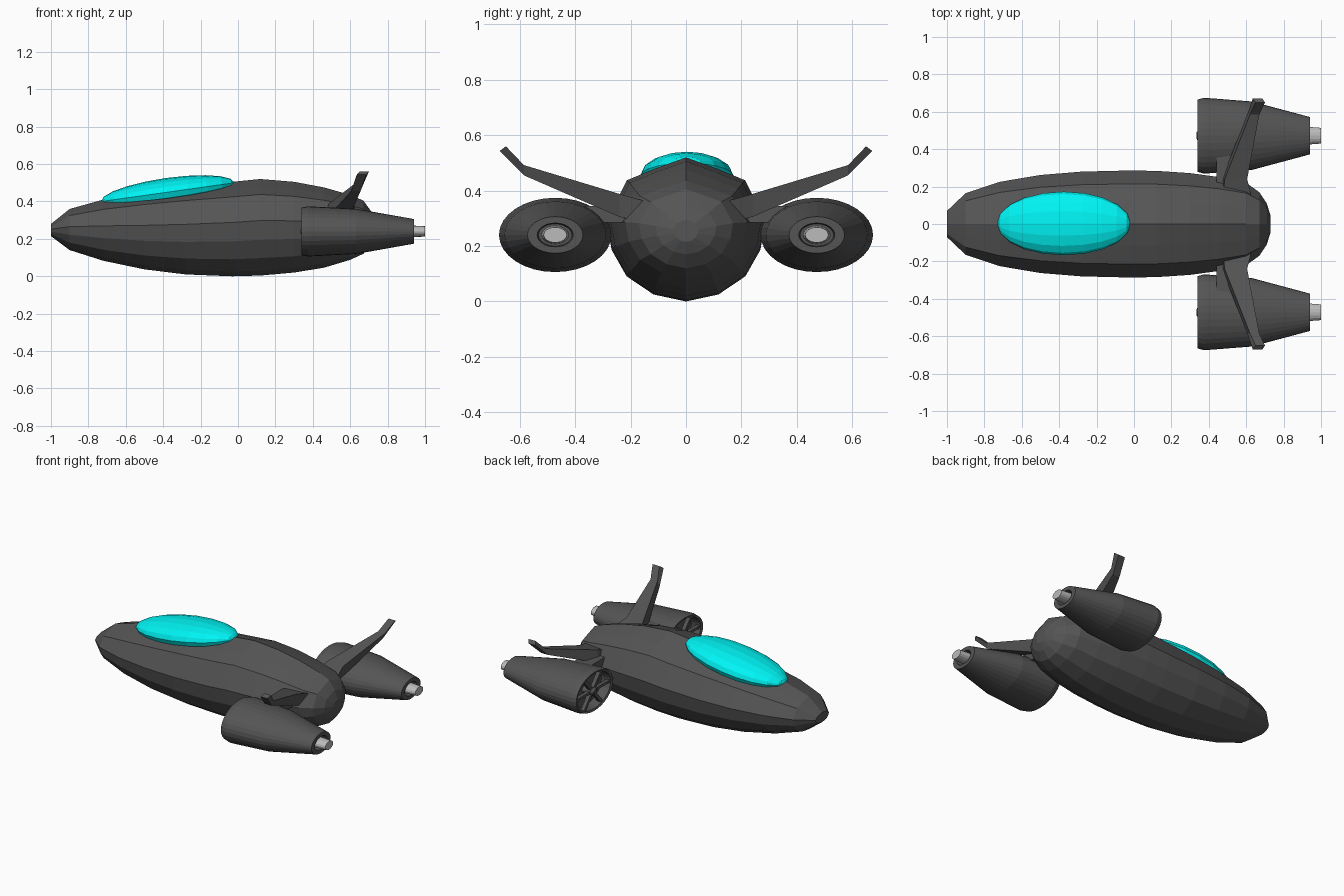
import bpy, bmesh
from math import cos, sin, pi, radians
from mathutils import Matrix

if "Cube" in bpy.data.objects:
    bpy.data.objects.remove(bpy.data.objects["Cube"])


def material(name, rgb):
    m = bpy.data.materials.new(name)
    m.diffuse_color = (*rgb, 1)
    m.use_nodes = True
    m.node_tree.nodes["Principled BSDF"].inputs["Base Color"].default_value = m.diffuse_color
    return m


DARK = material("dark_grey", (0.09, 0.09, 0.09))
LIGHT = material("light_grey", (0.5, 0.5, 0.5))
CYAN = material("cyan_glass", (0.0, 0.9, 0.9))


def finish(name, bm, mat):
    bmesh.ops.remove_doubles(bm, verts=bm.verts, dist=1e-5)
    bmesh.ops.recalc_face_normals(bm, faces=bm.faces)
    me = bpy.data.meshes.new(name)
    bm.to_mesh(me)
    bm.free()
    me.materials.append(mat)
    ob = bpy.data.objects.new(name, me)
    bpy.context.collection.objects.link(ob)
    return ob


def loft(name, rings, mat):
    """Skin closed rings of equal length and cap both ends."""
    bm = bmesh.new()
    vs = [[bm.verts.new(p) for p in r] for r in rings]
    n = len(vs[0])
    for a, b in zip(vs, vs[1:]):
        for i in range(n):
            j = (i + 1) % n
            bm.faces.new((a[i], a[j], b[j], b[i]))
    bm.faces.new(vs[0])
    bm.faces.new(vs[-1])
    return finish(name, bm, mat)


def lathe(name, profile, y, mat, n=32):
    """Flattened body of revolution along x; profile is (x, radius)."""
    return loft(name, [[(x, y + r * cos(2 * pi * i / n), 0.24 + 0.66 * r * sin(2 * pi * i / n))
                        for i in range(n)] for x, r in profile], mat)


def box(name, lo, hi, mat):
    rect = lambda x: [(x, lo[1], lo[2]), (x, hi[1], lo[2]), (x, hi[1], hi[2]), (x, lo[1], hi[2])]
    return loft(name, [rect(lo[0]), rect(hi[0])], mat)


# Fuselage: faceted section (half-width fraction, height fraction) swept along x
half = [(0, 0), (.41, .05), (.75, .18), (.94, .37), (1, .57), (.75, .84), (.4, .92), (0, 1)]
section = half + [(-a, b) for a, b in half[-2:0:-1]]
stations = [  # x, half width, bottom, top
    (-1, .07, .215, .28), (-.9, .165, .14, .36), (-.72, .225, .083, .41),
    (-.5, .262, .037, .45), (-.28, .28, .01, .48), (-.03, .286, 0, .505),
    (.12, .284, .004, .52), (.3, .272, .02, .505), (.46, .25, .046, .475),
    (.6, .22, .088, .435), (.67, .17, .12, .405), (.71, .11, .17, .35), (.73, .045, .215, .295)]
loft("fuselage", [[(x, a * w, lo + b * (hi - lo)) for a, b in section]
                  for x, w, lo, hi in stations], DARK)

# Canopy: tilted faceted ellipsoid sunk into the hull
bm = bmesh.new()
bmesh.ops.create_uvsphere(bm, u_segments=16, v_segments=10, radius=1)
bmesh.ops.transform(bm, verts=bm.verts, matrix=(
    Matrix.Translation((-.375, .003, .45)) @ Matrix.Rotation(radians(-8), 4, 'Y')
    @ Matrix.Diagonal((.36, .17, .076, 1)) @ Matrix.Rotation(radians(90), 4, 'Y')))
finish("canopy", bm, CYAN)

wing_stations = [  # y, leading x, trailing x, bottom, top
    (.14, .46, .63, .28, .36), (.24, .47, .605, .305, .388),
    (.585, .605, .67, .455, .492), (.655, .635, .70, .525, .56)]

for s, side in ((1, "right"), (-1, "left")):
    # Swept wing with an upturned tip
    rings = [[(x0, s * y, lo), (x0 + .015, s * y, hi), (x1, s * y, hi), (x1 - .015, s * y, lo)]
             for y, x0, x1, lo, hi in wing_stations]
    for p in (1, 2):
        x, y, z = rings[-1][p + 1 if p == 2 else 0]
    rings[-1] = [(x, s * (.672 if i in (0, 3) else .65), .543 if i in (0, 3) else z)
                 for i, (x, y, z) in enumerate(rings[-1])]
    loft("wing_" + side, rings, DARK)

    # Engine nacelle with open intake and recessed exhaust
    yc = s * .472
    lathe("engine_" + side, [(.41, .01), (.41, .17), (.345, .175), (.34, .193), (.375, .203),
                             (.63, .183), (.94, .10), (.94, .065), (.90, .06), (.90, .01)], yc, DARK)
    lathe("nozzle_" + side, [(.89, .05), (.96, .045), (1.0, .042)], yc, LIGHT, 16)

    # Intake spokes and hub
    lathe("intake_hub_" + side, [(.41, .035), (.35, .035), (.335, .018)], yc, DARK, 16)
    for k in range(3):
        a = pi * k / 3
        ob = box(f"intake_spoke_{side}_{k}", (.35, -.176, -.012), (.375, .176, .012), DARK)
        ob.data.transform(Matrix.Translation((0, yc, .24)) @ Matrix.Diagonal((1, 1, .66, 1))
                          @ Matrix.Rotation(a, 4, 'X'))

    # Pylon joining hull and engine
    y0, y1 = sorted((s * .2, s * .38))
    box("pylon_" + side, (.44, y0, .285), (.56, y1, .345), DARK)
